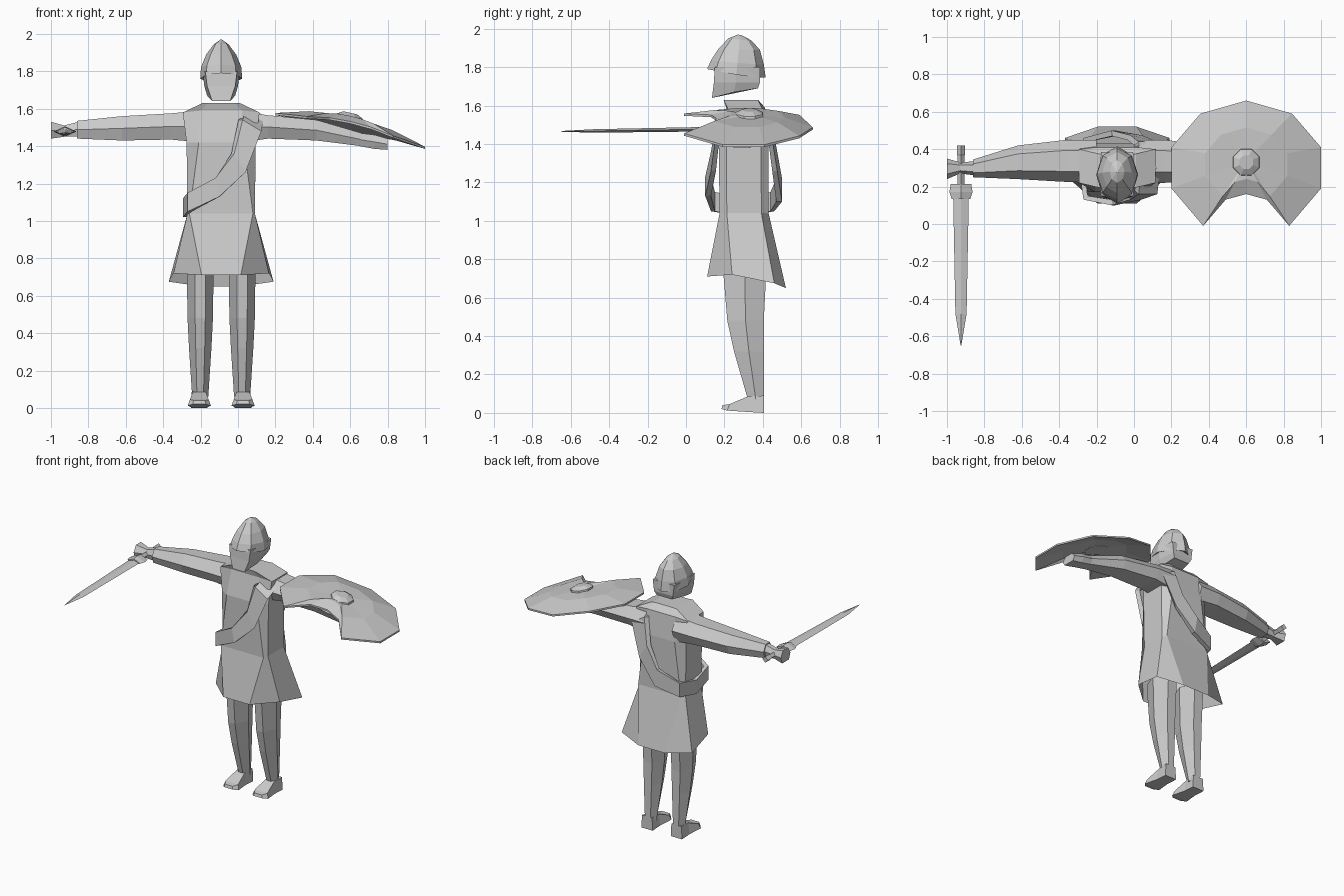
import bpy, bmesh, math
from mathutils import Vector

CX = -0.09  # body centre line
grey = bpy.data.materials.new("pale grey")
grey.diffuse_color = (0.6, 0.6, 0.6, 1)


def finish(name, bm):
    bmesh.ops.remove_doubles(bm, verts=bm.verts, dist=1e-5)
    bmesh.ops.recalc_face_normals(bm, faces=bm.faces)
    me = bpy.data.meshes.new(name)
    bm.to_mesh(me)
    bm.free()
    me.materials.append(grey)
    ob = bpy.data.objects.new(name, me)
    bpy.context.collection.objects.link(ob)
    return ob


def loft(name, rings, caps=(True, True), closed=False):
    """Skin a list of equal-length point rings."""
    bm = bmesh.new()
    vs = [[bm.verts.new(p) for p in r] for r in rings]
    n = len(vs[0])
    pairs = list(zip(vs, vs[1:])) + ([(vs[-1], vs[0])] if closed else [])
    for a, b in pairs:
        for i in range(n):
            j = (i + 1) % n
            bm.faces.new((a[i], a[j], b[j], b[i]))
    if not closed:
        for r, use in ((vs[0], caps[0]), (vs[-1], caps[1])):
            if use:
                bm.faces.new(r)
    return finish(name, bm)


def mirrored(half):
    """Complete a half outline of (offset, y, z) around the body centre line."""
    return [(CX + x, y, z) for x, y, z in half] + [(CX - x, y, z) for x, y, z in reversed(half)]


def torso_ring(z, fx, sx, fy, by, dz=0):
    m = (fy + by) / 2
    return mirrored([(fx, fy, z), (sx, m - 0.09, z - dz), (sx, m + 0.09, z - dz), (fx, by, z)])


# Tunic body
loft("tunic_body", [
    torso_ring(1.04, 0.17, 0.18, 0.175, 0.43),
    torso_ring(1.42, 0.12, 0.185, 0.17, 0.43),
    torso_ring(1.59, 0.11, 0.205, 0.21, 0.41, 0.01),
    torso_ring(1.63, 0.07, 0.10, 0.20, 0.37)], (False, True))

# Flared skirt
loft("tunic_skirt", [
    torso_ring(1.04, 0.17, 0.18, 0.175, 0.43),
    mirrored([(0.105, 0.11, 0.71), (0.255, 0.24, 0.72),
              (0.28, 0.46, 0.675), (0.105, 0.52, 0.65)])], (False, False))


# Legs and feet
def hexagon(cx, y0, y1, w, z0, z1=None):
    z1 = z0 if z1 is None else z1
    m, mz = (y0 + y1) / 2, (z0 + z1) / 2
    return [(cx - w * 0.4, y0, z0), (cx + w * 0.4, y0, z0), (cx + w, m, mz),
            (cx + w * 0.5, y1, z1), (cx - w * 0.5, y1, z1), (cx - w, m, mz)]


for side, s in (("left", 1), ("right", -1)):
    c = CX + s * 0.112
    loft(side + "_leg", [
        hexagon(c, 0.19, 0.42, 0.072, 0.78), hexagon(c, 0.215, 0.405, 0.068, 0.48),
        hexagon(c, 0.25, 0.405, 0.06, 0.32), hexagon(c, 0.325, 0.405, 0.043, 0.06)])
    f = c + s * 0.005
    loft(side + "_foot", [
        [(f - .045, .405, .0), (f + .045, .405, .0), (f + .04, .405, .09), (f - .04, .405, .09)],
        [(f - .045, .32, .005), (f + .045, .32, .005), (f + .035, .32, .085), (f - .035, .32, .085)],
        [(f - .062, .215, .012), (f + .062, .215, .012), (f + .05, .225, .045), (f - .05, .225, .045)],
        [(f - .035, .185, .02), (f + .035, .185, .02), (f + .03, .19, .04), (f - .03, .19, .04)]])


# Arms: diamond-like sections (x, front y, back y, bottom z, top z)
def arm_ring(x, y0, y1, z0, z1):
    m, k = (y0 + y1) / 2, (z0 + z1) / 2
    return [(x, y0, k), (x, y0 * .7 + m * .3, z0), (x, y1 * .7 + m * .3, z0),
            (x, y1, k), (x, y1 * .5 + m * .5, z1), (x, y0 * .5 + m * .5, z1)]


loft("right_arm", [arm_ring(*a) for a in (
    (-0.20, 0.22, 0.45, 1.42, 1.59), (-0.36, 0.225, 0.45, 1.435, 1.575), (-0.62, 0.24, 0.42, 1.43, 1.56),
    (-0.86, 0.25, 0.345, 1.44, 1.535))])
loft("right_hand", [arm_ring(*a) for a in (
    (-0.85, 0.26, 0.335, 1.45, 1.53), (-0.93, 0.27, 0.33, 1.45, 1.51), (-1.0, 0.24, 0.35, 1.44, 1.53))])
loft("left_arm", [arm_ring(*a) for a in (
    (0.02, 0.22, 0.45, 1.42, 1.585), (0.16, 0.22, 0.45, 1.44, 1.565), (0.42, 0.24, 0.42, 1.43, 1.54),
    (0.66, 0.25, 0.36, 1.40, 1.47))])
loft("left_hand", [arm_ring(*a) for a in (
    (0.65, 0.25, 0.36, 1.40, 1.47), (0.73, 0.25, 0.36, 1.385, 1.46), (0.80, 0.23, 0.35, 1.38, 1.44))])

# Sash looping from the left shoulder to the right hip: (x, y, z, half width direction x, z)
sash = [(0.09, 0.30, 1.585, .05, .02), (0.075, 0.16, 1.51, .05, .03), (0.01, 0.13, 1.31, .03, .05),
        (-0.11, 0.10, 1.18, .01, .05), (-0.27, 0.13, 1.10, 0, .05), (-0.295, 0.30, 1.07, 0, .05),
        (-0.27, 0.46, 1.10, 0, .05), (-0.11, 0.50, 1.16, .01, .06), (0.01, 0.475, 1.31, .03, .05),
        (0.075, 0.44, 1.51, .05, .03)]
rings = []
for x, y, z, wx, wz in sash:
    p, w = Vector((x, y, z)), Vector((wx, 0, -wz))
    inward = (Vector((CX, 0.30, z)) - p).normalized() * 0.03
    if z > 1.55:
        inward = Vector((0, 0, -0.03))
    rings.append([p - w, p + w, p + w + inward, p - w + inward])
loft("sash", rings, closed=True)

# Head: tapered face block
loft("head", [
    mirrored([(0.048, 0.135, 1.64), (0.075, 0.25, 1.67), (0.06, 0.375, 1.69)]),
    mirrored([(0.075, 0.145, 1.72), (0.09, 0.26, 1.72), (0.075, 0.385, 1.72)]),
    mirrored([(0.085, 0.15, 1.80), (0.10, 0.26, 1.80), (0.085, 0.385, 1.80)])])


# Helmet: octagonal dome whose rim dips to the sides and back
def helmet_ring(w, y0, y1, zf, zb):
    m, r = (y0 + y1) / 2, (y1 - y0) / 2
    out = []
    for i in range(8):
        a = i * math.pi / 4
        t = (1 - math.cos(a)) / 2
        out.append((CX + w * math.sin(a), m - r * math.cos(a), zf + (zb - zf) * min(1, t * 1.3)))
    return out


loft("helmet", [
    helmet_ring(0.09, 0.15, 0.38, 1.79, 1.76),
    helmet_ring(0.112, 0.11, 0.415, 1.79, 1.745), helmet_ring(0.108, 0.13, 0.405, 1.835, 1.815),
    helmet_ring(0.08, 0.165, 0.385, 1.89, 1.89), helmet_ring(0.04, 0.22, 0.34, 1.95, 1.94),
    helmet_ring(0.005, 0.27, 0.285, 1.97, 1.968)])

# Shield: crescent-notched dome, tilted down and outward; right half of outline (offset, y, lift)
half = [(0, .66, 0), (.245, .59, .01), (.40, .41, 0), (.40, .19, 0), (.23, -.01, .02), (.11, .13, .04)]
outline = half + [(0, .16, .045)] + [(-x, y, l) for x, y, l in reversed(half[1:])]


def shield_ring(scale, lift, c=(0.6, 0.34)):
    pts = []
    for x, y, l in outline:
        x *= scale
        y = c[1] + (y - c[1]) * scale
        pts.append((c[0] + x, y, 1.487 - 0.225 * x + l * scale + lift))
    return pts


loft("shield", [shield_ring(0.02, 0.05), shield_ring(0.55, 0.035), shield_ring(1, -0.012),
                shield_ring(1, 0), shield_ring(0.55, 0.05), shield_ring(0.02, 0.065)])


# Shield boss
def boss_ring(r, z):
    return [(0.6 + r * math.cos(a), 0.33 + r * math.sin(a), z - 0.225 * r * math.cos(a))
            for a in (math.pi / 4 * (i + .5) for i in range(8))]


loft("shield_boss", [boss_ring(0.08, 1.53), boss_ring(0.075, 1.56), boss_ring(0.04, 1.578)])


# Sword: diamond sections along y (y, half width, half height, z)
def sword(name, rows, x=-0.925):
    loft(name, [[(x - w, y, z), (x, y, z - h), (x + w, y, z), (x, y, z + h)] for y, w, h, z in rows])


sword("sword_blade", [(0.16, .042, .012, 1.478), (-0.48, .03, .009, 1.468), (-0.65, .002, .002, 1.466)])
sword("sword_grip", [(0.15, .018, .018, 1.478), (0.38, .018, .018, 1.48)])
sword("sword_pommel", [(0.35, .012, .012, 1.48), (0.375, .022, .022, 1.48), (0.42, .022, .022, 1.48)])
sword("sword_guard", [(0.135, .05, .022, 1.478), (0.17, .062, .028, 1.478), (0.215, .055, .024, 1.478)])
